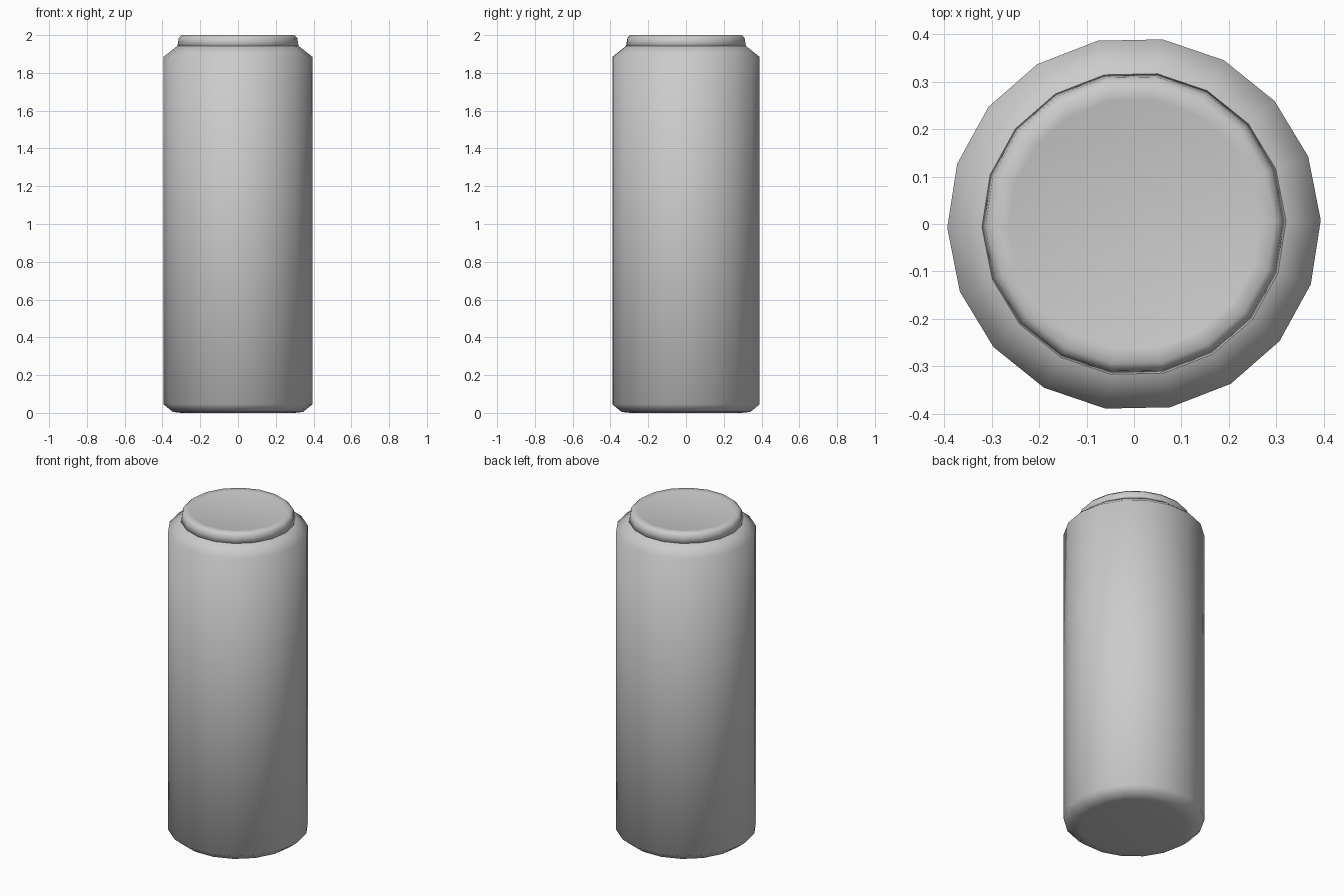
import bpy, bmesh, math

cube = bpy.data.objects.get("Cube")
if cube:
    bpy.data.objects.remove(cube, do_unlink=True)

SIDES = 18
TURN = math.radians(1.2)

# Plain grey metal
metal = bpy.data.materials.new("grey_metal")
metal.use_nodes = True
grey = (0.6, 0.6, 0.6, 1)
metal.diffuse_color = grey
metal.node_tree.nodes["Principled BSDF"].inputs["Base Color"].default_value = grey


def turned(name, profile):
    """Closed solid of revolution from (radius, height) points, bottom to top."""
    bm = bmesh.new()
    rings = []
    for r, z in profile:
        angles = [TURN + math.tau * i / SIDES for i in range(SIDES)]
        rings.append([bm.verts.new((r * math.cos(a), r * math.sin(a), z)) for a in angles])
    for low, high in zip(rings, rings[1:]):
        for i in range(SIDES):
            j = (i + 1) % SIDES
            bm.faces.new((low[i], low[j], high[j], high[i]))
    bm.faces.new(rings[0][::-1])
    bm.faces.new(rings[-1])
    for face in bm.faces:
        face.smooth = True
    mesh = bpy.data.meshes.new(name)
    bm.to_mesh(mesh)
    bm.free()
    mesh.materials.append(metal)
    obj = bpy.data.objects.new(name, mesh)
    bpy.context.collection.objects.link(obj)
    return obj


# Can body: chamfered base, straight wall, sloping shoulder
turned("can_body", [(0.30, 0), (0.345, 0.005), (0.394, 0.045),
                    (0.394, 1.885), (0.318, 1.945)])

# Lid: short neck, rounded rim, very shallow dish
turned("can_lid", [(0.322, 1.935), (0.314, 1.985), (0.298, 2.0),
                   (0.265, 1.998), (0.25, 1.994)])
